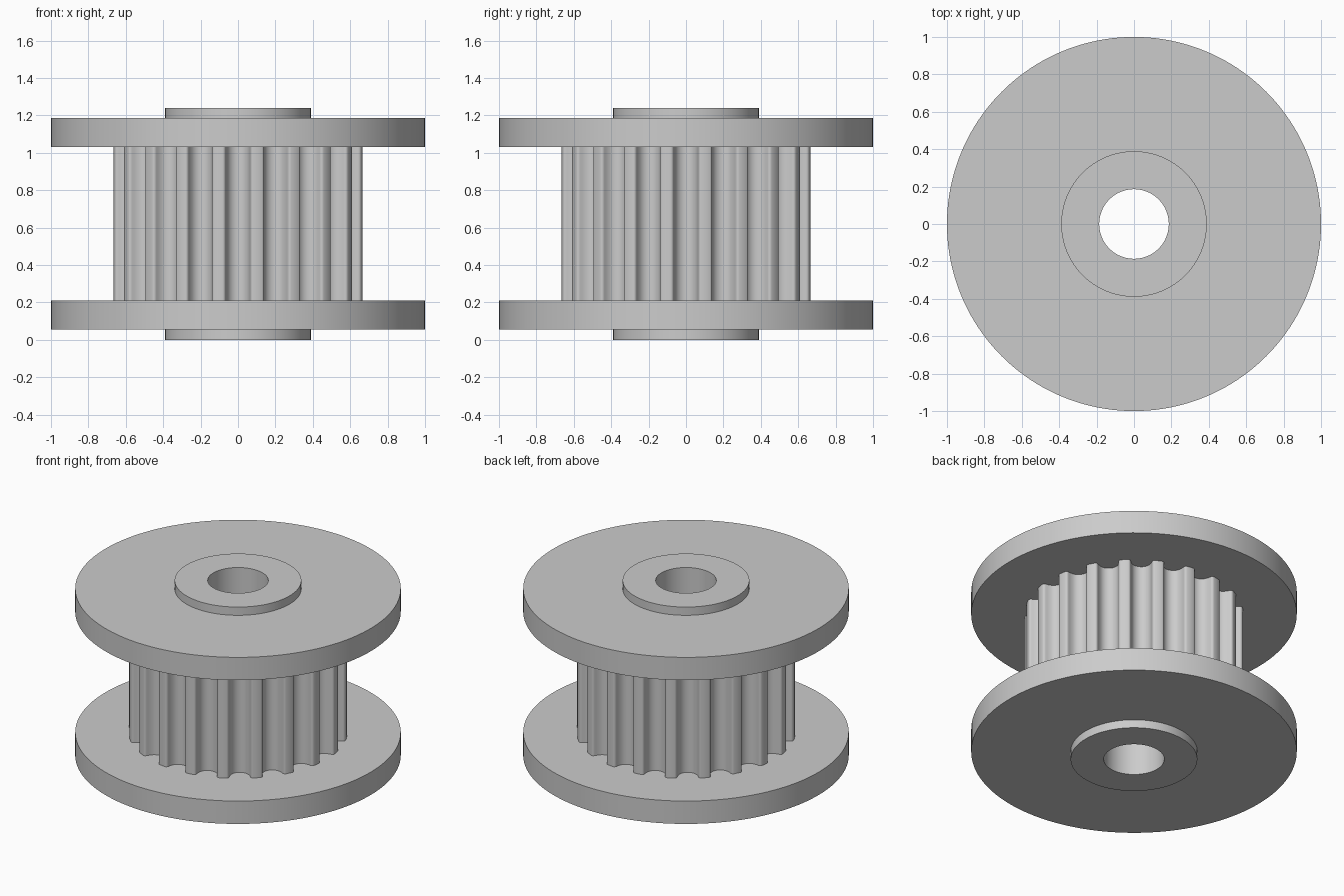
import bpy
import bmesh
from math import cos, sin, pi, radians, sqrt
from mathutils import Vector, Matrix

cube = bpy.data.objects.get("Cube")
if cube:
    bpy.data.objects.remove(cube)

HEIGHT = 1.241
BORE = 0.186
HUB = 0.389
TEETH = 20
TIP = 0.672
MM = 0.11

grey = bpy.data.materials.new("plain_grey")
grey.use_nodes = True
colour = (0.6, 0.6, 0.6, 1)
grey.diffuse_color = colour
grey.node_tree.nodes["Principled BSDF"].inputs["Base Color"].default_value = colour


def circle(radius, count=160):
    return [Vector((radius * cos(2 * pi * i / count), radius * sin(2 * pi * i / count)))
            for i in range(count)]


def ring(name, outline, inner, bottom, top):
    """Solid with the given outline and a round hole through it."""
    bm = bmesh.new()
    hole = [p.normalized() * inner for p in outline]
    section = [(hole, bottom), (outline, bottom), (outline, top), (hole, top)]
    loops = [[bm.verts.new((p.x, p.y, z)) for p in pts] for pts, z in section]
    for k in range(4):
        a, b = loops[k], loops[(k + 1) % 4]
        for i in range(len(a)):
            j = (i + 1) % len(a)
            bm.faces.new((a[i], a[j], b[j], b[i]))
    bmesh.ops.recalc_face_normals(bm, faces=bm.faces)
    mesh = bpy.data.meshes.new(name)
    bm.to_mesh(mesh)
    bm.free()
    mesh.materials.append(grey)
    obj = bpy.data.objects.new(name, mesh)
    bpy.context.collection.objects.link(obj)
    bpy.ops.object.select_all(action="DESELECT")
    obj.select_set(True)
    bpy.context.view_layer.objects.active = obj
    bpy.ops.object.shade_smooth_by_angle(angle=radians(40))
    return obj


def toothed_outline():
    # half a belt groove: (sideways, depth) from lip to floor
    half = [(0.747, 0), (0.69, 0.012), (0.648, 0.037), (0.615, 0.08), (0.598, 0.131),
            (0.579, 0.238), (0.547, 0.343), (0.505, 0.444), (0.452, 0.54),
            (0.358, 0.637), (0.248, 0.707), (0.127, 0.75), (0, 0.764)]
    lip = sqrt(TIP ** 2 - (half[0][0] * MM) ** 2)
    right = [Vector((lip - d * MM, -s * MM)) for s, d in half]
    left = [Vector((p.x, -p.y)) for p in reversed(right[:-1])]
    pitch = 2 * pi / TEETH
    crown = Vector((TIP * cos(pitch / 2), TIP * sin(pitch / 2)))
    groove = right + left + [crown]
    return [Matrix.Rotation(i * pitch, 2) @ p for i in range(TEETH) for p in groove]


# Hub sleeve running through the whole pulley
ring("hub_sleeve", circle(HUB), BORE, 0, HEIGHT)

# Toothed barrel between the flanges
ring("toothed_barrel", toothed_outline(), HUB - 0.05, 0.2, HEIGHT - 0.2)

# Matching flanges at both ends
for name, bottom in (("lower_flange", 0.056), ("upper_flange", HEIGHT - 0.056 - 0.155)):
    ring(name, circle(1), HUB - 0.05, bottom, bottom + 0.155)
